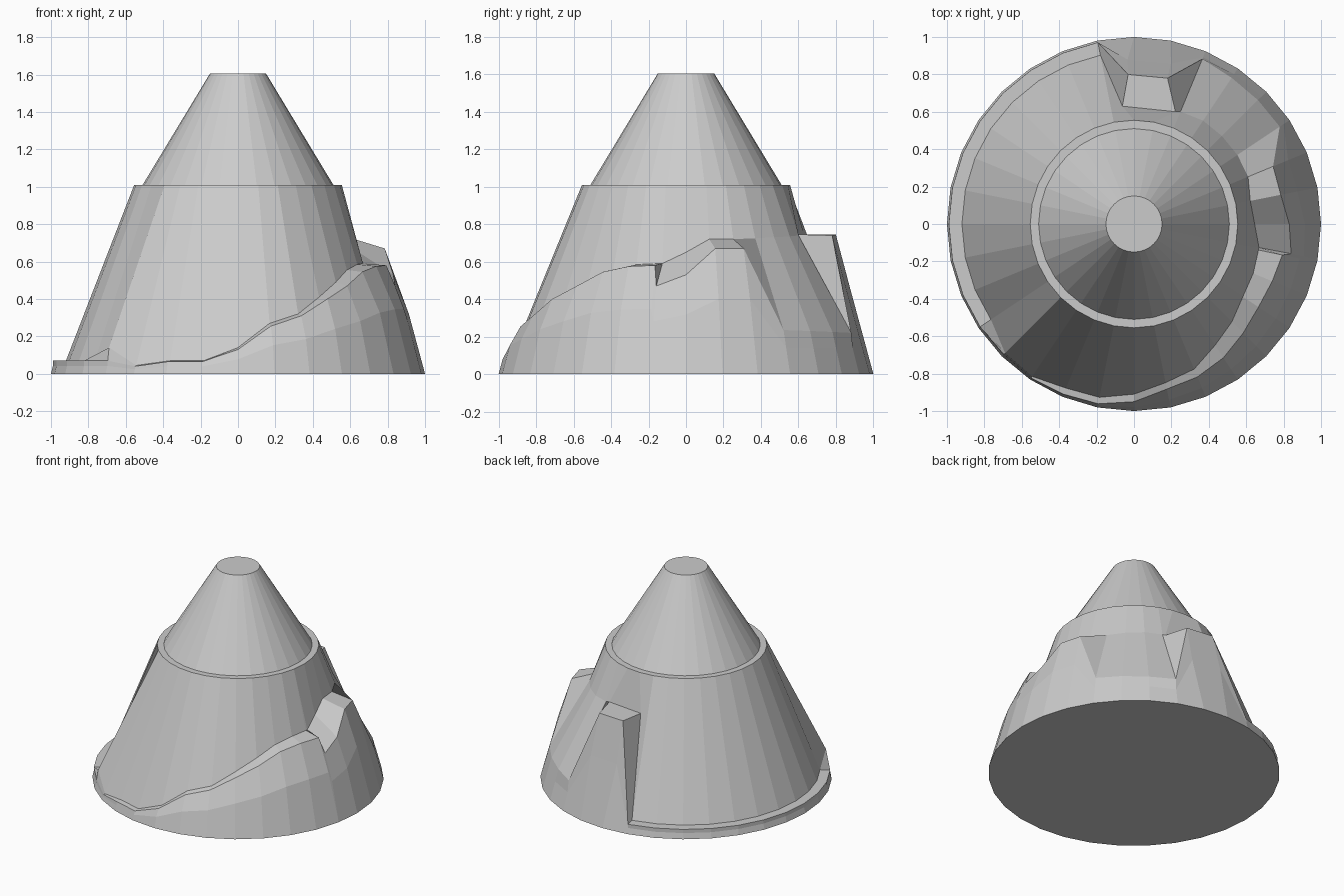
import bpy, bmesh
from math import sin, cos, pi

if "Cube" in bpy.data.objects:
    bpy.data.objects.remove(bpy.data.objects["Cube"])

N = 32
STEP = 2 * pi / N


def pt(a, r, z):
    """Point at angle a (in 32nds of a turn), radius r, height z."""
    return (r * cos(a * STEP), r * sin(a * STEP), z)


def loft(name, columns, cap_bottom):
    """Skin a closed ring of vertical columns, then cap it."""
    bm = bmesh.new()
    cols = [[bm.verts.new(p) for p in c] for c in columns]
    for i, c in enumerate(cols):
        d = cols[(i + 1) % len(cols)]
        for j in range(len(c) - 1):
            bm.faces.new((c[j], d[j], d[j + 1], c[j + 1]))
    bm.faces.new([c[-1] for c in cols])
    if cap_bottom:
        bm.faces.new([c[0] for c in reversed(cols)])
    bmesh.ops.remove_doubles(bm, verts=bm.verts, dist=1e-4)
    bmesh.ops.recalc_face_normals(bm, faces=bm.faces)
    me = bpy.data.meshes.new(name)
    bm.to_mesh(me)
    bm.free()
    ob = bpy.data.objects.new(name, me)
    bpy.context.collection.objects.link(ob)
    return ob


# Ledge profile: angle, outer radius, outer z, inner radius, inner z
ledge = [
    # low front, climbing to the right
    (-12, .985, .07, .975, .14), (-11, .99, .04, .98, .045),
    (-10, .985, .065, .95, .07), (-9, .98, .065, .945, .07),
    (-8, .95, .13, .91, .14), (-7, .90, .255, .865, .27),
    (-6, .885, .31, .84, .32), (-5, .86, .40, .78, .41),
    (-4, .825, .47, .74, .49), (-3, .80, .545, .70, .555),
    (-2, .80, .575, .69, .585), (-1.05, .81, .58, .68, .59),
    # notch and right shoulder
    (-.95, .855, .47, .68, .59), (0, .83, .53, .645, .65),
    (1, .80, .67, .634, .72), (2, .805, .67, .66, .72),
    # gully
    (3, .937, .235, .665, .725), (4, .937, .23, .665, .73),
    (5, .94, .225, .665, .735), (6, .955, .22, .65, .74),
    # back block
    (6.85, .80, .74, .64, .745), (8.2, .80, .745, .633, .745),
]
# Flat narrow rim round the left side
ledge += [(k, .99, .07, .92, .07) for k in range(9, 20)]
inner_angle = {6.85: 6.2, 8.2: 8.5}

columns = []
for a, ro, zo, ri, zi in ledge:
    k = round(a)
    zm = zo * .6
    rm = max(1 - .27 * zm, ro)
    columns.append([pt(k, 1, 0), pt(a, rm, zm), pt(a, ro, zo),
                    pt(inner_angle.get(a, a), ri, zi), pt(k, .555, 1.01)])
loft("mountain_base", columns, True)

# Plain cone on top
loft("mountain_peak", [[pt(k, .51, 1.01), pt(k, .15, 1.605)] for k in range(N)], False)
